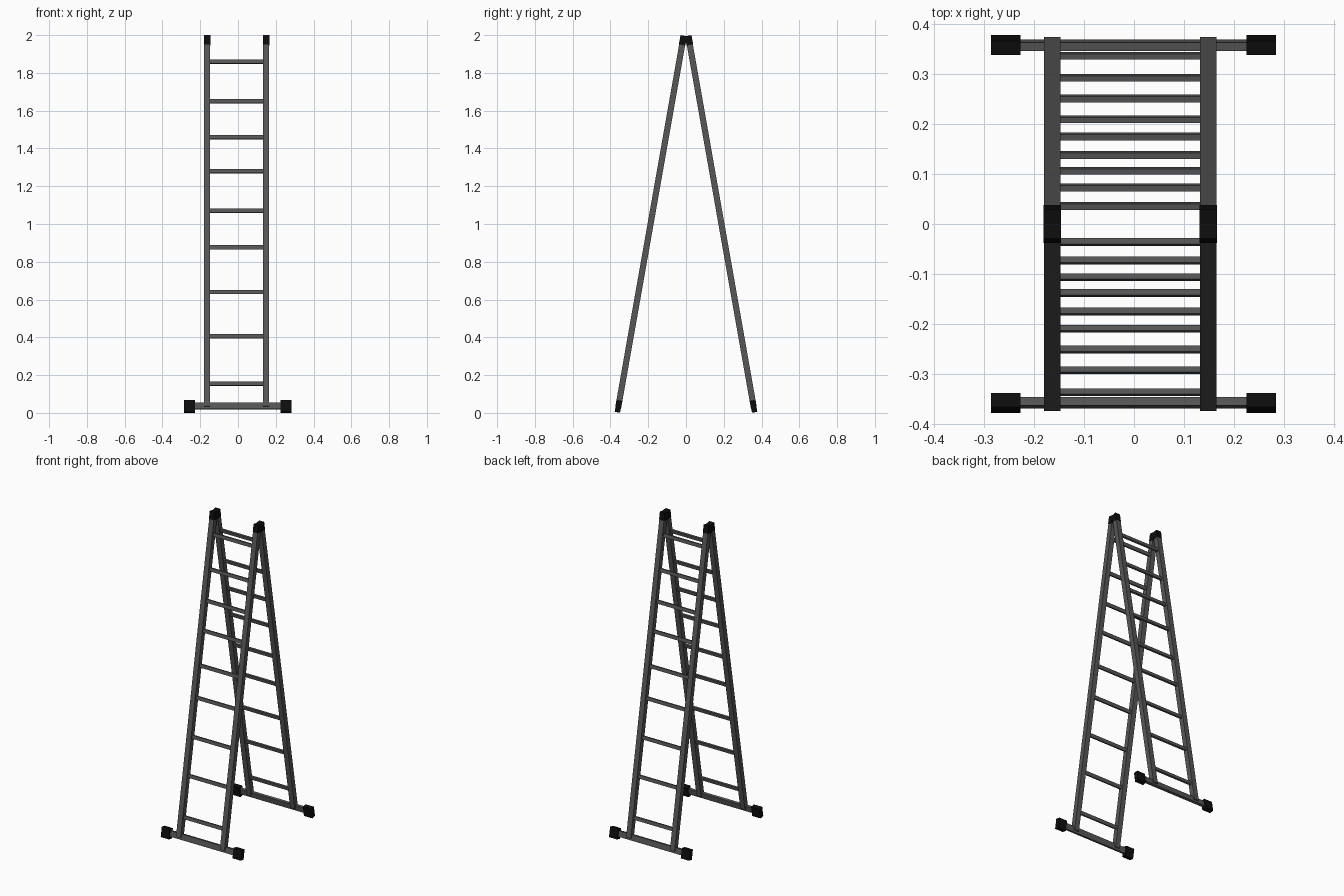
import bpy, math
from mathutils import Matrix, Vector

if "Cube" in bpy.data.objects:
    bpy.data.objects.remove(bpy.data.objects["Cube"])

TILT = math.radians(10)
FOOT_Y = 0.364            # leg centre line at floor level


def material(name, v):
    m = bpy.data.materials.new(name)
    m.diffuse_color = (v, v, v, 1)
    m.use_nodes = True
    m.node_tree.nodes["Principled BSDF"].inputs["Base Color"].default_value = m.diffuse_color
    return m


metal = material("dark_grey_metal", 0.095)
rubber = material("black_rubber", 0.004)


def tilted_box(name, x0, x1, z, thick, length, side, mat):
    """Box on the leg plane: centred at height z, length runs along the slope."""
    y = side * (FOOT_Y - math.tan(TILT) * z)
    rot = Matrix.Rotation(side * TILT, 3, 'X')
    verts = []
    for sx in (x0, x1):
        for sy in (-1, 1):
            for sz in (-1, 1):
                p = rot @ Vector((0, sy * thick / 2, sz * length / 2))
                verts.append((sx, y + p.y, z + p.z))
    faces = [(0, 1, 3, 2), (4, 6, 7, 5), (0, 4, 5, 1),
             (2, 3, 7, 6), (0, 2, 6, 4), (1, 5, 7, 3)]
    me = bpy.data.meshes.new(name)
    me.from_pydata(verts, [], faces)
    me.materials.append(mat)
    ob = bpy.data.objects.new(name, me)
    bpy.context.collection.objects.link(ob)
    return ob


RAILS = ((-0.180, -0.147), (0.132, 0.165))
RUNGS = (0.155, 0.405, 0.64, 0.876, 1.07, 1.28, 1.46, 1.65, 1.86)

for side, label in ((-1, "front"), (1, "back")):
    # side rails with top caps
    for a, b in RAILS:
        tilted_box(label + "_rail", a, b, 1.01, 0.032, 1.955 / math.cos(TILT), side, metal)
        tilted_box(label + "_top_cap", a - 0.0008, b + 0.0008, 1.9725, 0.035, 0.0495, side, rubber)
    # rungs
    for z in RUNGS:
        tilted_box(label + "_rung", -0.15, 0.135, z, 0.012, 0.022, side, metal)
    # stabiliser bar and rubber feet
    tilted_box(label + "_stabiliser_bar", -0.24, 0.24, 0.037, 0.017, 0.036, side, metal)
    for a, b in ((-0.286, -0.227), (0.225, 0.284)):
        tilted_box(label + "_foot", a, b, 0.0345, 0.029, 0.064, side, rubber)
